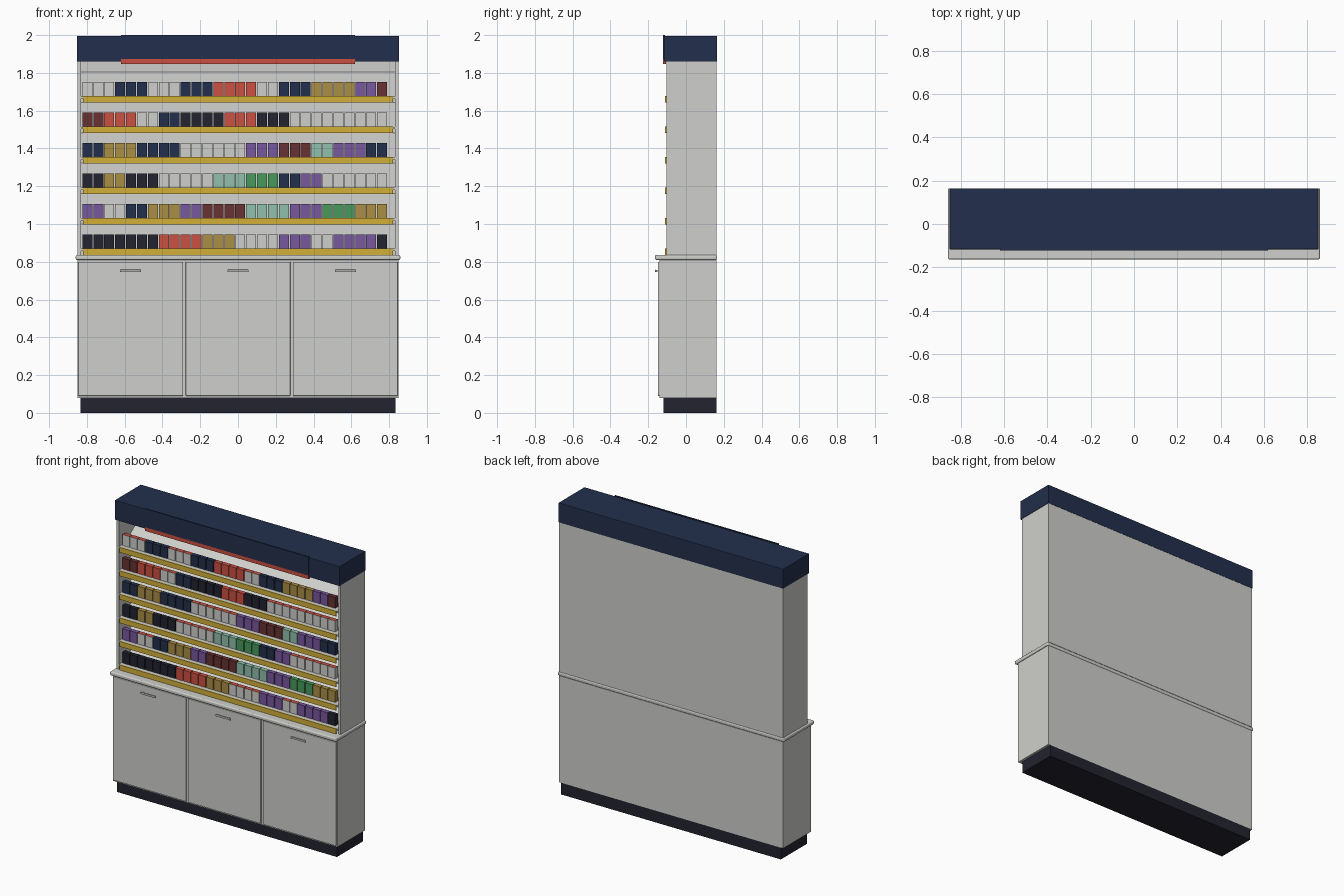
import bpy, bmesh
from mathutils import Matrix, Vector

if "Cube" in bpy.data.objects:
    bpy.data.objects.remove(bpy.data.objects["Cube"])


def lin(h):
    out = []
    for i in (0, 2, 4):
        c = int(h[i:i + 2], 16) / 255
        out.append(c / 12.92 if c <= 0.04045 else ((c + 0.055) / 1.055) ** 2.4)
    return (*out, 1.0)


COLOURS = {"white": "cfcfcc", "navy": "222f4c", "black": "232330", "red": "cc5042",
           "gold": "ab8e45", "yellow": "d2b03a", "purple": "79589f",
           "maroon": "693232", "mint": "90c0ac", "green": "479a5c"}
MATS = {}
for name, code in COLOURS.items():
    MATS[name] = bpy.data.materials.new(name)
    MATS[name].diffuse_color = lin(code)
NAMES = list(COLOURS)


def add_cube(bm, x0, x1, y0, y1, z0, z1):
    m = (Matrix.Translation(((x0 + x1) / 2, (y0 + y1) / 2, (z0 + z1) / 2))
         @ Matrix.Diagonal((x1 - x0, y1 - y0, z1 - z0, 1)))
    verts = bmesh.ops.create_cube(bm, size=1, matrix=m)["verts"]
    return {f for v in verts for f in v.link_faces}


def finish(bm, name, mats):
    bmesh.ops.recalc_face_normals(bm, faces=bm.faces[:])
    me = bpy.data.meshes.new(name)
    bm.to_mesh(me)
    bm.free()
    for m in mats:
        me.materials.append(MATS[m])
    ob = bpy.data.objects.new(name, me)
    bpy.context.collection.objects.link(ob)
    return ob


def box(name, mat, x0, x1, y0, y1, z0, z1, bevel=0.0, segments=2):
    bm = bmesh.new()
    add_cube(bm, x0, x1, y0, y1, z0, z1)
    ob = finish(bm, name, [mat])
    if bevel:
        b = ob.modifiers.new("bevel", "BEVEL")
        b.width, b.segments = bevel, segments
    return ob


# Lower cabinet
BACK = 0.162
box("plinth", "black", -0.833, 0.833, -0.118, BACK, 0, 0.08)
box("cabinet_body", "white", -0.85, 0.85, -0.139, BACK, 0.08, 0.81)
box("countertop", "white", -0.859, 0.859, -0.164, 0.165, 0.81, 0.836, 0.008, 3)

# Doors with bar handles
for i, (a, b) in enumerate([(-0.846, -0.291), (-0.277, 0.277), (0.291, 0.846)]):
    box(f"door_{i + 1}", "white", a, b, -0.149, -0.139, 0.09, 0.80, 0.003)
    c = (a + b) / 2
    box(f"handle_{i + 1}", "white", c - 0.056, c + 0.056, -0.165, -0.157, 0.745, 0.758, 0.003)
    for s in (-1, 1):
        box(f"handle_post_{i + 1}", "white", c + s * 0.04 - 0.004, c + s * 0.04 + 0.004,
            -0.158, -0.148, 0.748, 0.755)

# Upper display case
for s, side in ((-1, "left"), (1, "right")):
    xs = sorted((s * 0.832, s * 0.849))
    box(f"{side}_side_panel", "white", *xs, -0.102, BACK, 0.836, 1.862)
box("back_panel", "white", -0.832, 0.832, 0.145, BACK, 0.836, 1.862)

# Header with raised front plate and accent strip
box("header", "navy", -0.852, 0.852, -0.117, 0.164, 1.86, 1.995, 0.003)
box("header_plate", "navy", -0.62, 0.62, -0.122, -0.112, 1.873, 2.0)
box("header_accent_strip", "red", -0.62, 0.62, -0.122, -0.105, 1.848, 1.873)

# Colour runs of the packs, bottom row first
ROWS = [
    "black 7 red 4 gold 3 white 4 purple 3 white 2 purple 4 black 1",
    "purple 2 white 2 navy 2 gold 3 purple 2 maroon 4 mint 4 purple 3 green 3 gold 3",
    "black 2 gold 2 black 3 white 5 mint 3 green 3 navy 2 purple 2 white 6",
    "navy 2 gold 3 navy 4 white 6 purple 3 maroon 3 mint 2 purple 3 navy 2",
    "maroon 2 red 3 white 2 navy 2 black 4 red 3 black 3 white 9",
    "white 3 navy 3 white 3 navy 3 red 4 white 2 navy 3 gold 4 purple 2 maroon 1",
]


def shelf(name, z):
    # flat front ledge running into a slope that rises to the back
    top = [(-0.103, z), (-0.035, z), (0.146, z + 0.13)]
    profile = top + [(y, h - 0.012) for y, h in reversed(top)]
    bm = bmesh.new()
    f = bm.faces.new([bm.verts.new((-0.832, y, h)) for y, h in profile])
    ext = bmesh.ops.extrude_face_region(bm, geom=[f])["geom"]
    bmesh.ops.translate(bm, vec=Vector((1.664, 0, 0)),
                        verts=[g for g in ext if isinstance(g, bmesh.types.BMVert)])
    finish(bm, name, ["white"])


for r, runs in enumerate(ROWS):
    z = 0.87 + 0.1612 * r
    shelf(f"shelf_{r + 1}", z)
    box(f"price_strip_{r + 1}", "yellow", -0.82, 0.82, -0.11, -0.102, z - 0.034, z + 0.001)
    words = runs.split()
    seq = [c for c, n in zip(words[::2], words[1::2]) for _ in range(int(n))]
    bm = bmesh.new()
    for i, colour in enumerate(seq):
        x = -0.824 + 0.0578 * i
        for f in add_cube(bm, x, x + 0.053, -0.075, -0.045, z, z + 0.075):
            f.normal_update()
            # white packs carry a red lid
            lid = colour == "white" and f.normal.z > 0.5
            f.material_index = NAMES.index("red" if lid else colour)
    finish(bm, f"packs_row_{r + 1}", NAMES)

for m in bpy.data.materials:
    if m.users and not m.is_grease_pencil:
        m.use_nodes = True
        m.node_tree.nodes["Principled BSDF"].inputs["Base Color"].default_value = m.diffuse_color
